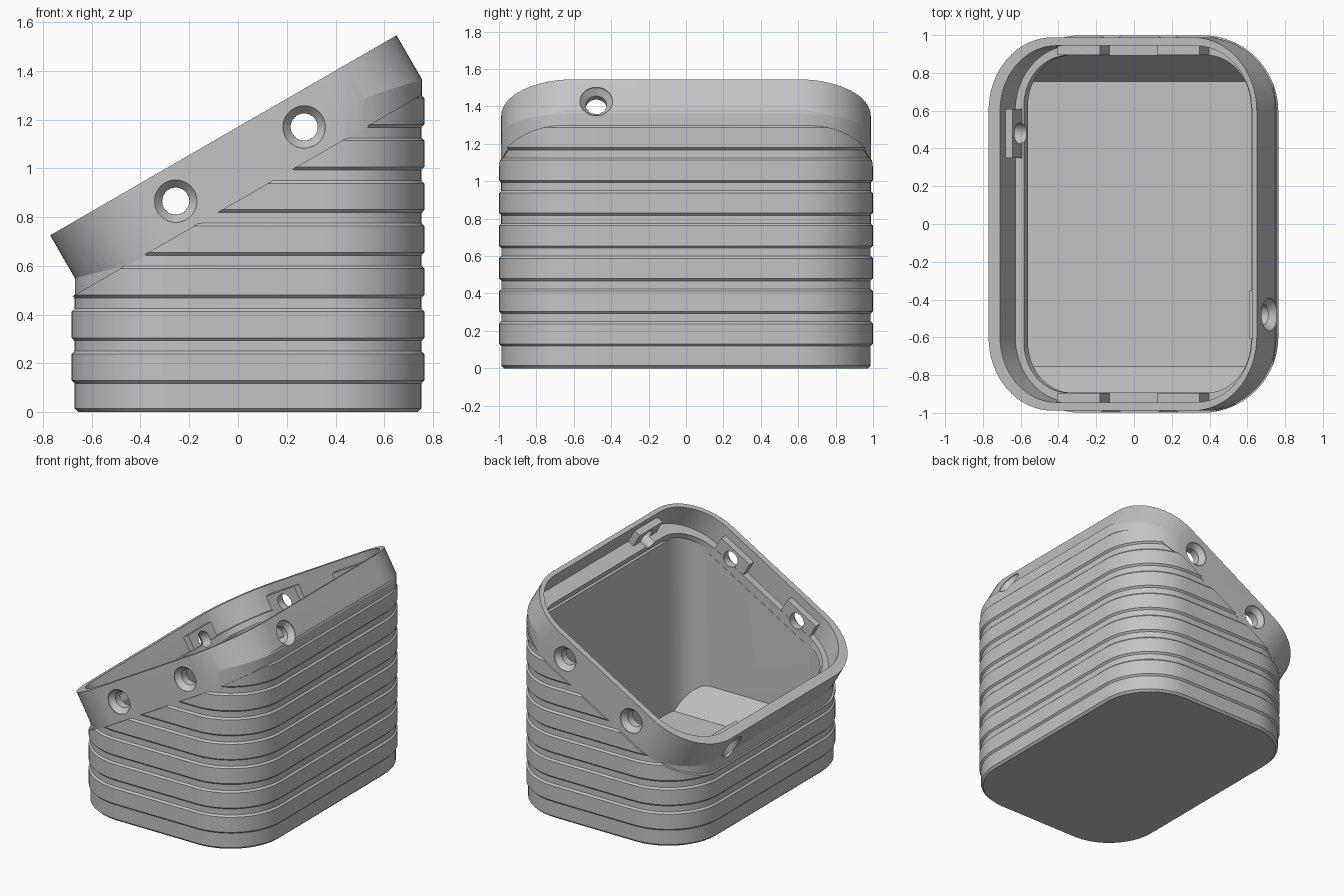
import bpy, bmesh, math
from mathutils import Matrix, Vector

cube = bpy.data.objects.get("Cube")
if cube:
    bpy.data.objects.remove(cube, do_unlink=True)

grey = bpy.data.materials.new("plain grey")
grey.use_nodes = True
grey.diffuse_color = (0.55, 0.55, 0.55, 1)
grey.node_tree.nodes["Principled BSDF"].inputs["Base Color"].default_value = (0.55, 0.55, 0.55, 1)

# Frame of the sloping rim: origin at the rim centre, local z square to the rim
TILT = Matrix.Translation((-0.06, 0, 1.135)) @ Matrix.Rotation(-math.pi / 6, 4, 'Y')
NORMAL = TILT.to_3x3() @ Vector((0, 0, 1))
LEFT, RIGHT, HALF_Y, RADIUS = -0.67, 0.752, 0.987, 0.39


def rounded(x0, x1, hy, r, z=0.0, steps=16):
    """Rounded rectangle outline at height z."""
    pts = []
    for k, (cx, cy) in enumerate([(x1 - r, hy - r), (x0 + r, hy - r),
                                  (x0 + r, r - hy), (x1 - r, r - hy)]):
        for i in range(steps + 1):
            a = math.pi / 2 * (k + i / steps)
            pts.append(Vector((cx + r * math.cos(a), cy + r * math.sin(a), z)))
    return pts


def loft(name, rings, matrix=Matrix(), below=None):
    """Skin a stack of outlines; optionally keep only what lies below a rim depth."""
    bm = bmesh.new()
    loops = [[bm.verts.new(matrix @ p) for p in ring] for ring in rings]
    n = len(loops[0])
    for a, b in zip(loops, loops[1:]):
        for i in range(n):
            j = (i + 1) % n
            bm.faces.new((a[i], a[j], b[j], b[i]))
    bm.faces.new(loops[0][::-1])
    bm.faces.new(loops[-1])
    if below is not None:
        cut = bmesh.ops.bisect_plane(bm, geom=bm.verts[:] + bm.edges[:] + bm.faces[:],
                                     plane_co=TILT @ Vector((0, 0, -below)),
                                     plane_no=NORMAL, clear_outer=True)
        edges = [e for e in cut["geom_cut"] if isinstance(e, bmesh.types.BMEdge)]
        bmesh.ops.holes_fill(bm, edges=edges, sides=0)
    bmesh.ops.recalc_face_normals(bm, faces=bm.faces[:])
    mesh = bpy.data.meshes.new(name)
    bm.to_mesh(mesh)
    bm.free()
    mesh.materials.append(grey)
    obj = bpy.data.objects.new(name, mesh)
    bpy.context.collection.objects.link(obj)
    return obj


def combine(target, other, operation):
    """Apply a boolean and discard the second object."""
    mod = target.modifiers.new("join", 'BOOLEAN')
    mod.operation, mod.object, mod.solver = operation, other, 'EXACT'
    bpy.context.view_layer.objects.active = target
    bpy.ops.object.modifier_apply(modifier=mod.name)
    bpy.data.objects.remove(other, do_unlink=True)


def body_outline(z, grow):
    return rounded(LEFT - grow, RIGHT + grow, HALF_Y + grow, RADIUS + grow, z)


# Ribbed body with a chamfered foot, sliced along the slope
stack = [body_outline(0, -0.015), body_outline(0.015, 0)]
for k in range(8):
    z = 0.118 + 0.175 * k
    stack += [body_outline(z + dz, g) for dz, g in
              ((0, 0), (0.012, 0.012), (0.12, 0.012), (0.132, 0))]
stack.append(body_outline(1.7, 0))
body = loft("ribbed_housing", stack, below=0.262)

# Plain wall that carries the body up into the collar
core = loft("core", [body_outline(0.2, -0.001), body_outline(1.9, -0.001)], below=0.195)
combine(body, core, 'UNION')

# Tilted collar, trimmed flush with the tall side of the body
collar = loft("collar", [rounded(-0.82, 0.82, 0.988, RADIUS, z) for z in (-0.267, 0)], TILT)
trim = loft("trim", [rounded(-2, RIGHT + 0.002, 0.991, RADIUS, z) for z in (-0.5, 2.5)])
combine(collar, trim, 'INTERSECT')
combine(body, collar, 'UNION')

# Seat inside the rim, and the smaller tilted opening below it
seat = loft("seat", [rounded(-0.75, 0.79, 0.944, 0.345, z) for z in (-0.162, 0.2)], TILT)
combine(body, seat, 'DIFFERENCE')
opening = loft("opening", [rounded(-0.698, 0.69, 0.893, 0.27, z) for z in (-0.225, -0.15)], TILT)
combine(body, opening, 'DIFFERENCE')

# Upright cavity with sloped ramps along the front and back of its floor
cavity = loft("cavity", [rounded(-0.56, 0.637, 0.891, 0.21, z) for z in (-0.1, 1.8)], below=0.205)
section = ((-0.755, 0.035), (0.755, 0.035), (0.9, 0.225), (0.9, 2), (-0.9, 2), (-0.9, 0.225))
ramps = loft("ramps", [[Vector((x, y, z)) for y, z in section] for x in (-1, 1)])
combine(cavity, ramps, 'INTERSECT')
combine(body, cavity, 'DIFFERENCE')

# Screw tabs and countersunk holes: position on rim, inward direction, tab reach
screws = [(-0.82, 0.48, 0, 0.112), (0.82, -0.48, 180, 0.078)]
for u in (-0.304, 0.304):
    screws += [(u, -0.988, 90, 0.093), (u, 0.988, -90, 0.093)]
frames = [(TILT @ Matrix.Translation((u, y, 0)) @ Matrix.Rotation(math.radians(a), 4, 'Z'), t)
          for u, y, a, t in screws]


def ring(x, r):
    return [Vector((x, r * math.cos(a), -0.136 + r * math.sin(a)))
            for a in (math.tau * (i + 0.5) / 32 for i in range(32))]


for frame, reach in frames:
    block = [[Vector((x, y, z)) for y, z in
              ((-0.13, -0.2), (0.13, -0.2), (0.13, -0.06), (-0.13, -0.06))]
             for x in (0.02, reach)]
    combine(body, loft("tab", block, frame), 'UNION')
for frame, reach in frames:
    hole = [ring(-0.03, 0.088), ring(0.005, 0.087), ring(0.04, 0.056), ring(0.22, 0.055)]
    combine(body, loft("hole", hole, frame), 'DIFFERENCE')

# Smooth corners, crisp edges
bpy.ops.object.select_all(action='DESELECT')
body.select_set(True)
bpy.context.view_layer.objects.active = body
bpy.ops.object.shade_smooth_by_angle(angle=math.radians(12))
